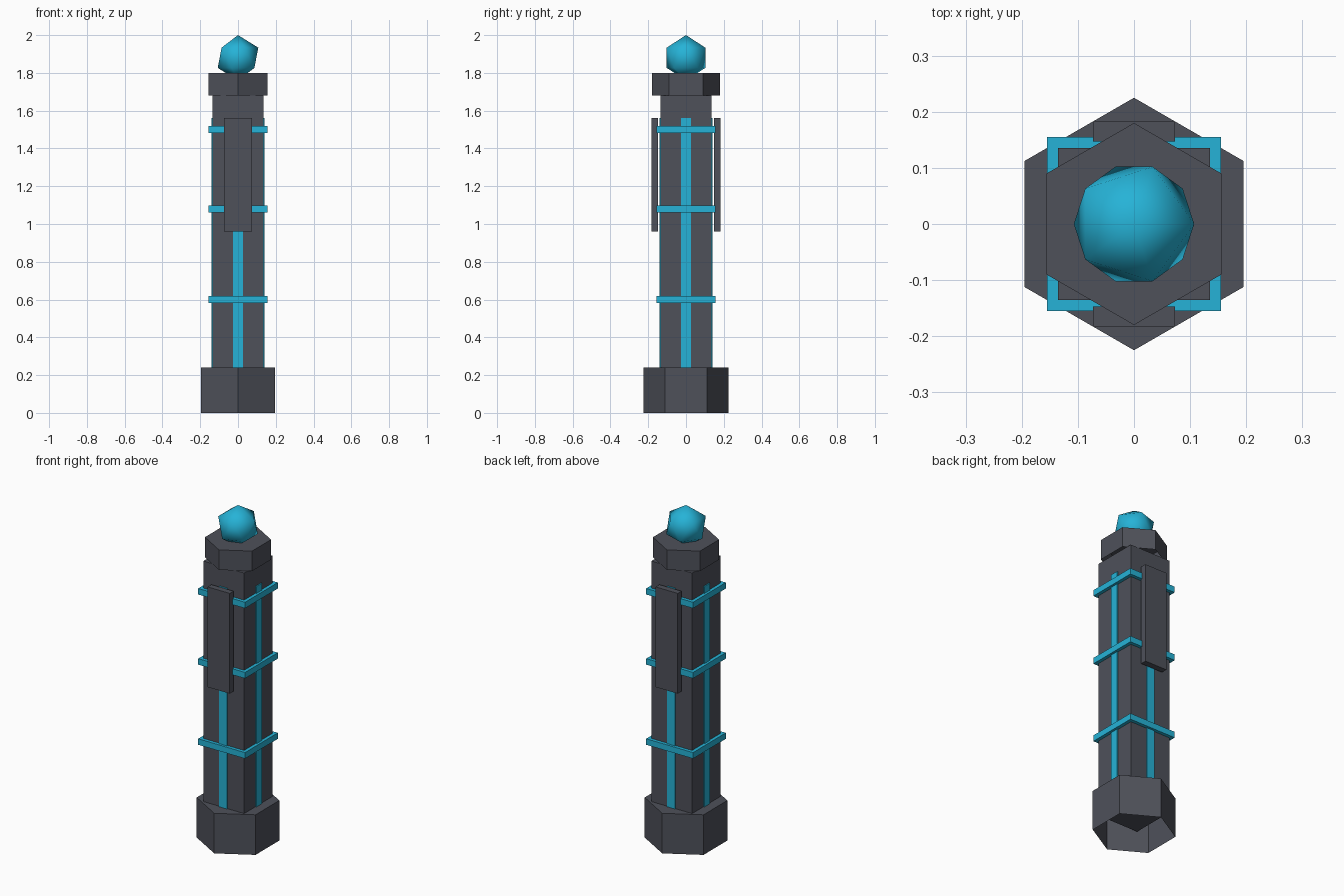
import bpy, bmesh, math
from mathutils import Matrix

if "Cube" in bpy.data.objects:
    bpy.data.objects.remove(bpy.data.objects["Cube"])


def material(name, rgb):
    m = bpy.data.materials.new(name)
    m.diffuse_color = (*rgb, 1)
    m.use_nodes = True
    m.node_tree.nodes["Principled BSDF"].inputs["Base Color"].default_value = m.diffuse_color
    return m


GREY = material("dark slate grey", (0.077, 0.082, 0.102))
CYAN = material("glowing cyan", (0.019, 0.45, 0.68))


def finish(name, bm, mat):
    me = bpy.data.meshes.new(name)
    bm.to_mesh(me)
    bm.free()
    me.materials.append(mat)
    ob = bpy.data.objects.new(name, me)
    bpy.context.collection.objects.link(ob)
    return ob


def box(name, x0, x1, y0, y1, z0, z1, mat, turn=0):
    bm = bmesh.new()
    place = (Matrix.Rotation(turn, 4, 'Z')
             @ Matrix.Translation(((x0 + x1) / 2, (y0 + y1) / 2, (z0 + z1) / 2))
             @ Matrix.Diagonal((x1 - x0, y1 - y0, z1 - z0, 1)))
    bmesh.ops.create_cube(bm, size=1, matrix=place)
    return finish(name, bm, mat)


def hex_cover(name, r, z0, z1, mat):
    # six-sided cover with a closed top and an open underside
    bm = bmesh.new()
    ring = [(r * math.cos(a), r * math.sin(a))
            for a in (math.radians(30 + 60 * i) for i in range(6))]
    low = [bm.verts.new((x, y, z0)) for x, y in ring]
    top = [bm.verts.new((x, y, z1)) for x, y in ring]
    for i in range(6):
        j = (i + 1) % 6
        bm.faces.new((low[i], low[j], top[j], top[i]))
    bm.faces.new(top)
    return finish(name, bm, mat)


# Base, shaft and cap
hex_cover("base", 0.225, 0, 0.24, GREY)
box("shaft", -0.135, 0.135, -0.135, 0.135, 0.12, 1.68, GREY)
hex_cover("cap", 0.18, 1.68, 1.80, GREY)

# Light strips down all four sides
for i in range(4):
    box(f"light_strip_{i + 1}", -0.026, 0.026, -0.141, -0.13, 0.2, 1.56,
        CYAN, i * math.pi / 2)

# Square bands around the shaft
for i, z in enumerate((0.6, 1.08, 1.5)):
    box(f"band_{i + 1}", -0.155, 0.155, -0.155, 0.155, z - 0.018, z + 0.018, CYAN)

# Raised panels on front and back
for i, name in enumerate(("front_panel", "back_panel")):
    box(name, -0.073, 0.073, -0.183, -0.147, 0.96, 1.56, GREY, i * math.pi)

# Crystal on top
bm = bmesh.new()
bmesh.ops.create_icosphere(bm, subdivisions=1, radius=0.12,
                           matrix=Matrix.Translation((0, 0, 1.88)))
for f in bm.faces:
    f.smooth = True
finish("crystal", bm, CYAN)
